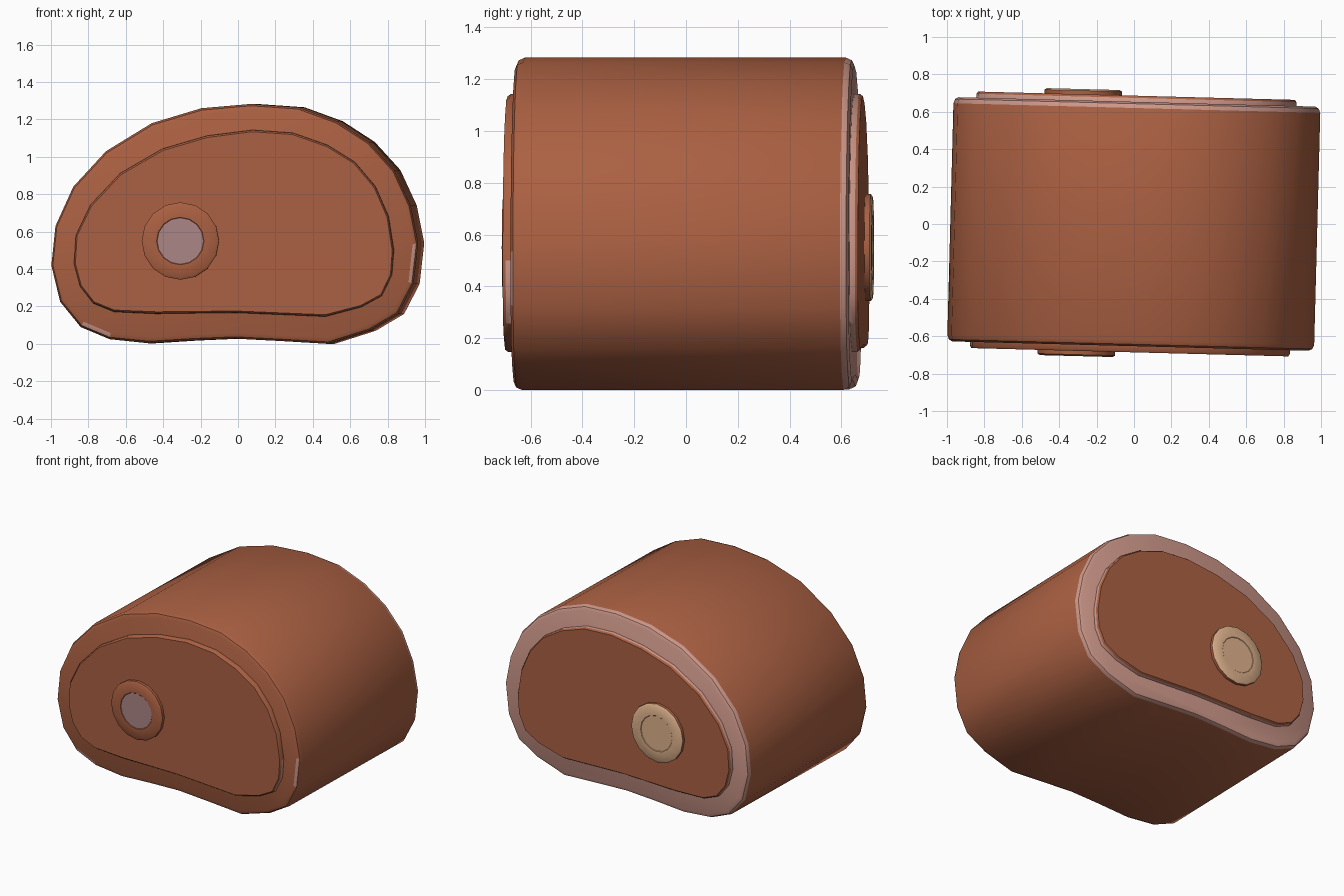
import bpy, bmesh, math

if "Cube" in bpy.data.objects:
    bpy.data.objects.remove(bpy.data.objects["Cube"])

def colour(name, r, g, b):
    lin = [((c / 255 + 0.055) / 1.055) ** 2.4 for c in (r, g, b)]
    m = bpy.data.materials.new(name)
    m.diffuse_color = (*lin, 1)
    m.use_nodes = True
    m.node_tree.nodes["Principled BSDF"].inputs["Base Color"].default_value = m.diffuse_color
    return m

BROWN = colour("seared brown", 170, 96, 66)
PINK = colour("fat pink", 206, 152, 138)
TAN = colour("bone tan", 222, 178, 140)
MAUVE = colour("marrow mauve", 172, 134, 134)
TURN = math.radians(-1.5)

# Outer cross-section and the smaller outline of the raised cut face (x, z)
OUTER = [(-.982, .42), (-.96, .63), (-.865, .84), (-.69, 1.03), (-.445, 1.18), (-.18, 1.26),
         (.085, 1.283), (.34, 1.265), (.545, 1.19), (.715, 1.08), (.852, .93), (.94, .74),
         (.98, .54), (.955, .32), (.872, .16), (.72, .07), (.5, 0), (.25, .015),
         (0, .028), (-.23, .018), (-.46, .003), (-.67, .025), (-.825, .09), (-.935, .225)]
INNER = [(-.857, .43), (-.847, .58), (-.77, .74), (-.61, .91), (-.385, 1.04), (-.145, 1.11),
         (.095, 1.14), (.31, 1.125), (.495, 1.06), (.64, .97), (.75, .84), (.82, .68),
         (.848, .50), (.838, .37), (.785, .26), (.675, .20), (.485, .15), (.25, .16),
         (.01, .17), (-.19, .168), (-.42, .165), (-.645, .175), (-.755, .22), (-.825, .31)]

def blend(t):
    return [(a + (c - a) * t, b + (d - b) * t) for (a, b), (c, d) in zip(OUTER, INNER)]

def circle(r, n=16):
    return [(-.29 + r * math.cos(math.tau * i / n), .55 + r * math.sin(math.tau * i / n))
            for i in range(n)]

def loft(name, rings, mats, rule):
    """Skin (y, outline) rings, cap both ends; rule(band, i) gives the material index."""
    bm = bmesh.new()
    loops = [[bm.verts.new((x, y, z)) for x, z in pts] for y, pts in rings]
    for k, (a, b) in enumerate(zip(loops, loops[1:])):
        n = len(a)
        for i in range(n):
            f = bm.faces.new((a[i], a[(i + 1) % n], b[(i + 1) % n], b[i]))
            f.material_index = rule(k, i)
    bm.faces.new(loops[0]).material_index = rule("first", 0)
    bm.faces.new(loops[-1]).material_index = rule("last", 0)
    bmesh.ops.recalc_face_normals(bm, faces=bm.faces)
    me = bpy.data.meshes.new(name)
    bm.to_mesh(me)
    bm.free()
    for m in mats:
        me.materials.append(m)
    ob = bpy.data.objects.new(name, me)
    bpy.context.collection.objects.link(ob)
    ob.rotation_euler.z = TURN
    bpy.ops.object.select_all(action='DESELECT')
    ob.select_set(True)
    bpy.context.view_layer.objects.active = ob
    bpy.ops.object.shade_smooth_by_angle(angle=math.radians(35))
    return ob

# Joint of meat: brown skin, pink fat border at the back, a few pink patches in front
half = [(.62, 0), (.643, .07), (.653, .22)]
rings = [(-y, blend(t)) for y, t in reversed(half)] + [(y, blend(t)) for y, t in half]
loft("meat_body", rings, [BROWN, PINK],
     lambda k, i: 1 if k in (3, 4, "last") or (k == 0 and i in (12, 21)) else 0)

# Raised cut faces
for name, s in (("front_cut_face", -1), ("back_cut_face", 1)):
    loft(name, [(s * .64, blend(.97)), (s * .674, blend(.98)), (s * .686, blend(1.04))],
         [BROWN, PINK],
         lambda k, i, s=s: 1 if k == 0 and (s > 0 or i in (0, 12, 13, 22, 23)) else 0)

# Bone ends: collar with an inset marrow disc
for name, s, ring, core in (("front_bone", -1, BROWN, MAUVE), ("back_bone", 1, TAN, TAN)):
    loft(name, [(s * .67, circle(.207)), (s * .706, circle(.207)),
                (s * .714, circle(.195)), (s * .714, circle(.127)), (s * .711, circle(.124))],
         [BROWN, ring, core],
         lambda k, i: 2 if k == "last" else (1 if k in (1, 2, 3) else 0))
